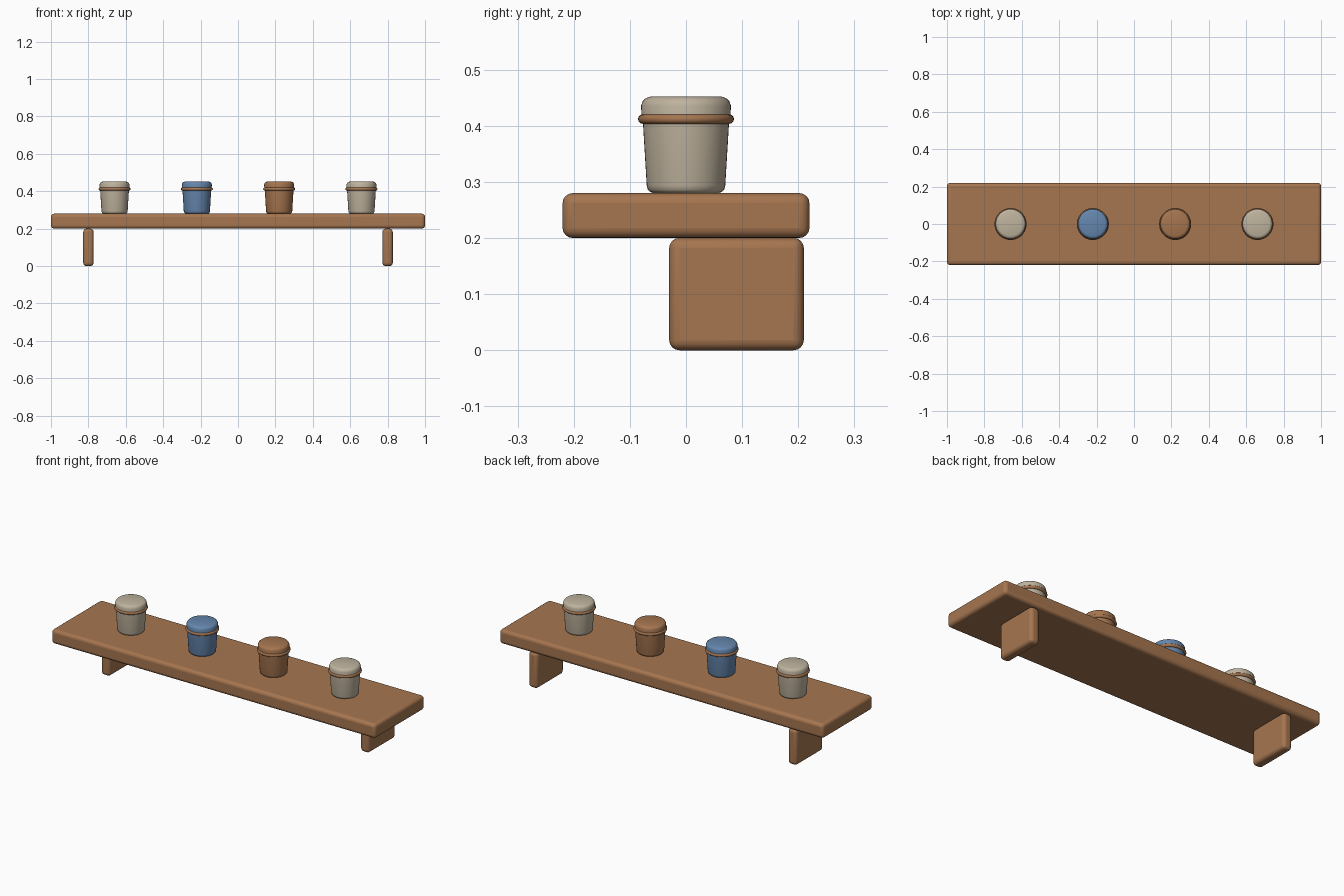
import bpy, bmesh, math

cube = bpy.data.objects.get("Cube")
if cube:
    bpy.data.objects.remove(cube, do_unlink=True)


def material(name, rgb):
    m = bpy.data.materials.new(name)
    m.use_nodes = True
    m.diffuse_color = (*rgb, 1)
    m.node_tree.nodes["Principled BSDF"].inputs["Base Color"].default_value = (*rgb, 1)
    return m


wood = material("warm wood", (0.38, 0.18, 0.08))
cream = material("cream glaze", (0.52, 0.45, 0.34))
blue = material("blue glaze", (0.13, 0.24, 0.42))


def finish(obj, mat, angle=40):
    obj.data.materials.append(mat)
    bpy.ops.object.select_all(action="DESELECT")
    obj.select_set(True)
    bpy.context.view_layer.objects.active = obj
    bpy.ops.object.shade_smooth_by_angle(angle=math.radians(angle))


def board(name, center, size, radius):
    """Box with rounded edges."""
    bpy.ops.mesh.primitive_cube_add(size=1, location=center)
    obj = bpy.context.object
    obj.name = name
    obj.scale = size
    bpy.ops.object.transform_apply(location=False, rotation=False, scale=True)
    bevel = obj.modifiers.new("rounded edges", "BEVEL")
    bevel.width = radius
    bevel.segments = 4
    finish(obj, wood)


def lathe(name, profile, location, mat, steps=48):
    """Spin a closed-ended (radius, height) profile about z."""
    bm = bmesh.new()
    verts = [bm.verts.new((r, 0, z)) for r, z in profile]
    edges = [bm.edges.new(pair) for pair in zip(verts, verts[1:])]
    bmesh.ops.spin(bm, geom=verts + edges, cent=(0, 0, 0), axis=(0, 0, 1),
                   angle=math.tau, steps=steps)
    bmesh.ops.remove_doubles(bm, verts=bm.verts, dist=0.0001)
    bmesh.ops.recalc_face_normals(bm, faces=bm.faces)
    mesh = bpy.data.meshes.new(name)
    bm.to_mesh(mesh)
    bm.free()
    obj = bpy.data.objects.new(name, mesh)
    obj.location = location
    bpy.context.collection.objects.link(obj)
    finish(obj, mat)


# Shelf board and its two supports
SHELF_TOP = 0.28
board("shelf_board", (0, 0, 0.24), (2, 0.44, 0.08), 0.018)
for side, label in ((-1, "right"), (1, "left")):
    board(f"{label}_bracket", (side * 0.8, 0.09, 0.1), (0.055, 0.24, 0.2), 0.018)

# Jars: tapered pot, rounded lid and a wooden band
pot = [(0, 0), (0.058, 0), (0.064, 0.002), (0.068, 0.006), (0.07, 0.014),
       (0.077, 0.13), (0, 0.13)]
lid = [(0, 0.126), (0.079, 0.126), (0.08, 0.156), (0.077, 0.164),
       (0.072, 0.169), (0.064, 0.172), (0, 0.172)]

for i, glaze in enumerate((cream, blue, wood, cream)):
    spot = (-0.66 + 0.44 * i, 0, SHELF_TOP)
    lathe(f"jar_pot_{i + 1}", pot, spot, glaze)
    lathe(f"jar_lid_{i + 1}", lid, spot, glaze)
    bpy.ops.mesh.primitive_torus_add(
        major_radius=0.077, minor_radius=0.0085, major_segments=48,
        minor_segments=12, location=(spot[0], 0, SHELF_TOP + 0.132))
    band = bpy.context.object
    band.name = f"jar_band_{i + 1}"
    finish(band, wood, 60)
